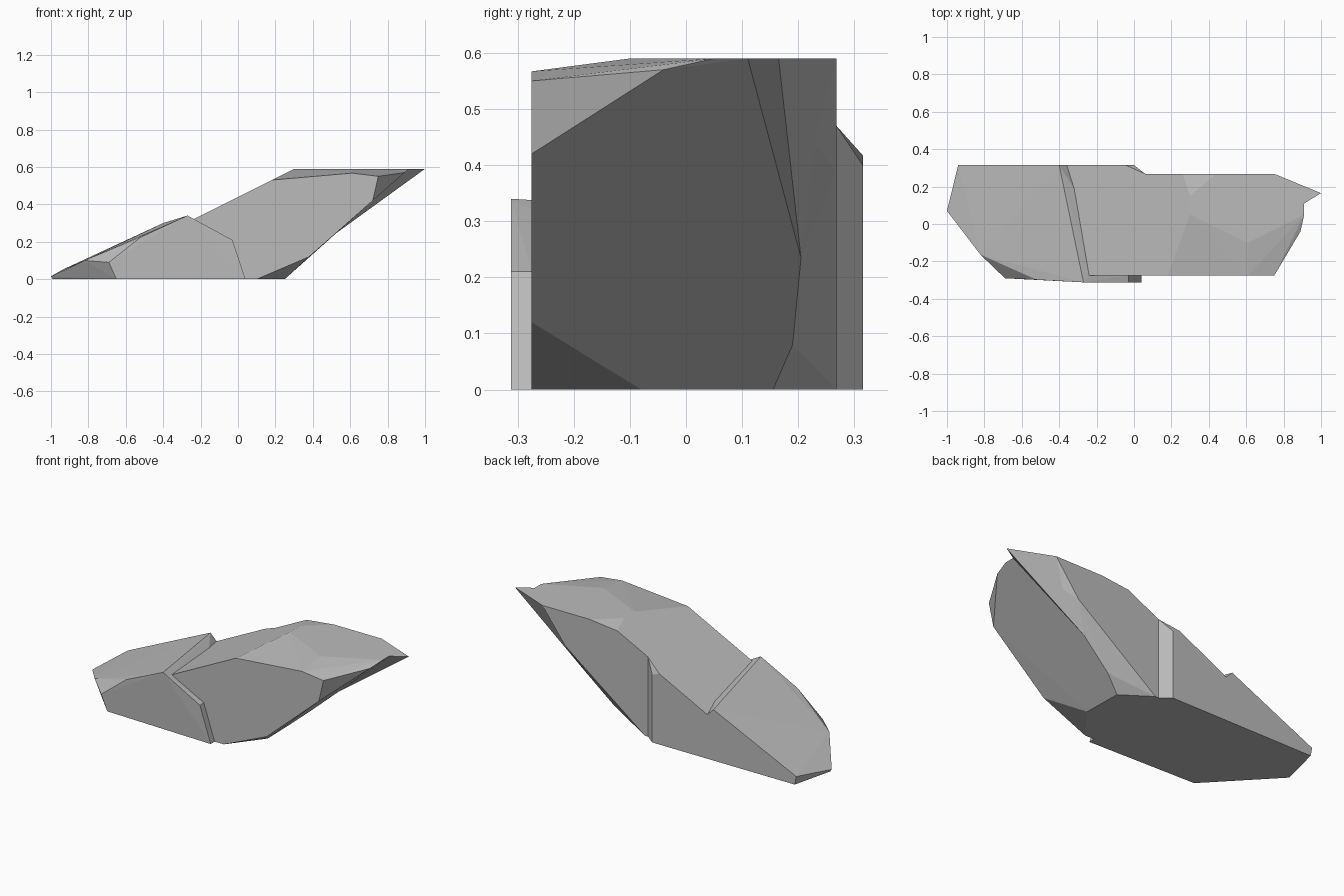
import bpy
import bmesh

if "Cube" in bpy.data.objects:
    bpy.data.objects.remove(bpy.data.objects["Cube"])

# One plain stone colour
stone = bpy.data.materials.new("stone_grey")
stone.use_nodes = True
STONE_COLOUR = (0.5, 0.5, 0.5, 1.0)
stone.diffuse_color = STONE_COLOUR
stone.node_tree.nodes["Principled BSDF"].inputs["Base Color"].default_value = STONE_COLOUR


def on_side(y, outline):
    """Corners on an upright plane, outline given as x, z."""
    return [(x, y, z) for x, z in outline]


def on_level(z, outline):
    """Corners on a horizontal plane, outline given as x, y."""
    return [(x, y, z) for x, y in outline]


def chiselled_block(name, corners):
    """Flat-faced convex stone block spanned by its corners."""
    bm = bmesh.new()
    for corner in corners:
        bm.verts.new(corner)
    hull = bmesh.ops.convex_hull(bm, input=bm.verts[:])
    unused = {g for g in hull["geom_interior"] + hull["geom_unused"]
              if isinstance(g, bmesh.types.BMVert)}
    bmesh.ops.delete(bm, geom=list(unused), context="VERTS")
    bmesh.ops.dissolve_limit(bm, angle_limit=0.02, verts=bm.verts[:], edges=bm.edges[:])
    bmesh.ops.recalc_face_normals(bm, faces=bm.faces[:])
    mesh = bpy.data.meshes.new(name)
    bm.to_mesh(mesh)
    bm.free()
    mesh.materials.append(stone)
    block = bpy.data.objects.new(name, mesh)
    bpy.context.collection.objects.link(block)
    return block


def slope(x):
    """Height of the main sloping top."""
    return 0.44 + x / 2


FRONT, BACK, OUTER_BACK, TOP = -0.275, 0.268, 0.315, 0.59

# Main leaning block with its plateau and undercut end
chiselled_block("main_block",
    on_side(FRONT, [(-0.4, 0), (-0.4, slope(-0.4)), (0.18, slope(0.18)), (0.61, 0.567),
                    (0.75, 0.55), (0.72, 0.42), (0.38, 0.12), (0.1, 0)])
    + on_side(BACK, [(-0.5, 0), (-0.5, slope(-0.5)), (0.26, slope(0.26)),
                     (0.6, 0.39), (0.08, 0)])
    + on_level(TOP, [(0.3, 0.05), (0.3, 0.15), (0.44, BACK), (0.75, BACK),
                     (0.91, 0.11), (0.91, 0.05), (0.61, -0.1)])
    + on_level(0, [(0.25, -0.08), (0.245, 0.155)])
    + [(0.89, -0.04, 0.57), (0.51, 0.205, 0.235), (0.336, 0.19, 0.08)])

# Pointed spur at the high end
chiselled_block("tip_spur",
    on_level(TOP, [(1, 0.165), (0.91, 0.11), (0.7, 0.18), (0.75, BACK)])
    + [(0.51, 0.205, 0.235)])

# Thicker shelf along the back, ending in a bevelled step
chiselled_block("back_shelf",
    on_side(OUTER_BACK, [(-0.5, 0), (-0.5, slope(-0.5)), (-0.045, slope(-0.045)),
                         (0, 0.4), (0, 0)])
    + on_side(BACK, [(0.06, slope(0.06)), (0.06, 0)])
    + on_side(0.2, [(-0.5, 0), (-0.5, slope(-0.5)), (0, slope(0)), (0, 0)]))

# Lower slab, standing slightly proud along the crack
chiselled_block("lower_slab",
    on_side(OUTER_BACK, [(-0.4, 0.3), (-0.365, slope(-0.365)), (-0.94, 0.05),
                         (-0.93, 0), (-0.1, 0)])
    + on_side(FRONT, [(-0.24, slope(-0.24)), (-0.03, 0.21), (0.04, 0)])
    + on_side(-0.312, [(-0.27, 0.34), (-0.03, 0.21), (0.04, 0)])
    + on_side(-0.29, [(-0.69, 0.09), (-0.65, 0)])
    + [(-0.52, -0.298, 0.225), (-0.82, -0.165, 0.1),
       (-1, 0.07, 0.015), (-0.99, 0.07, 0)])
